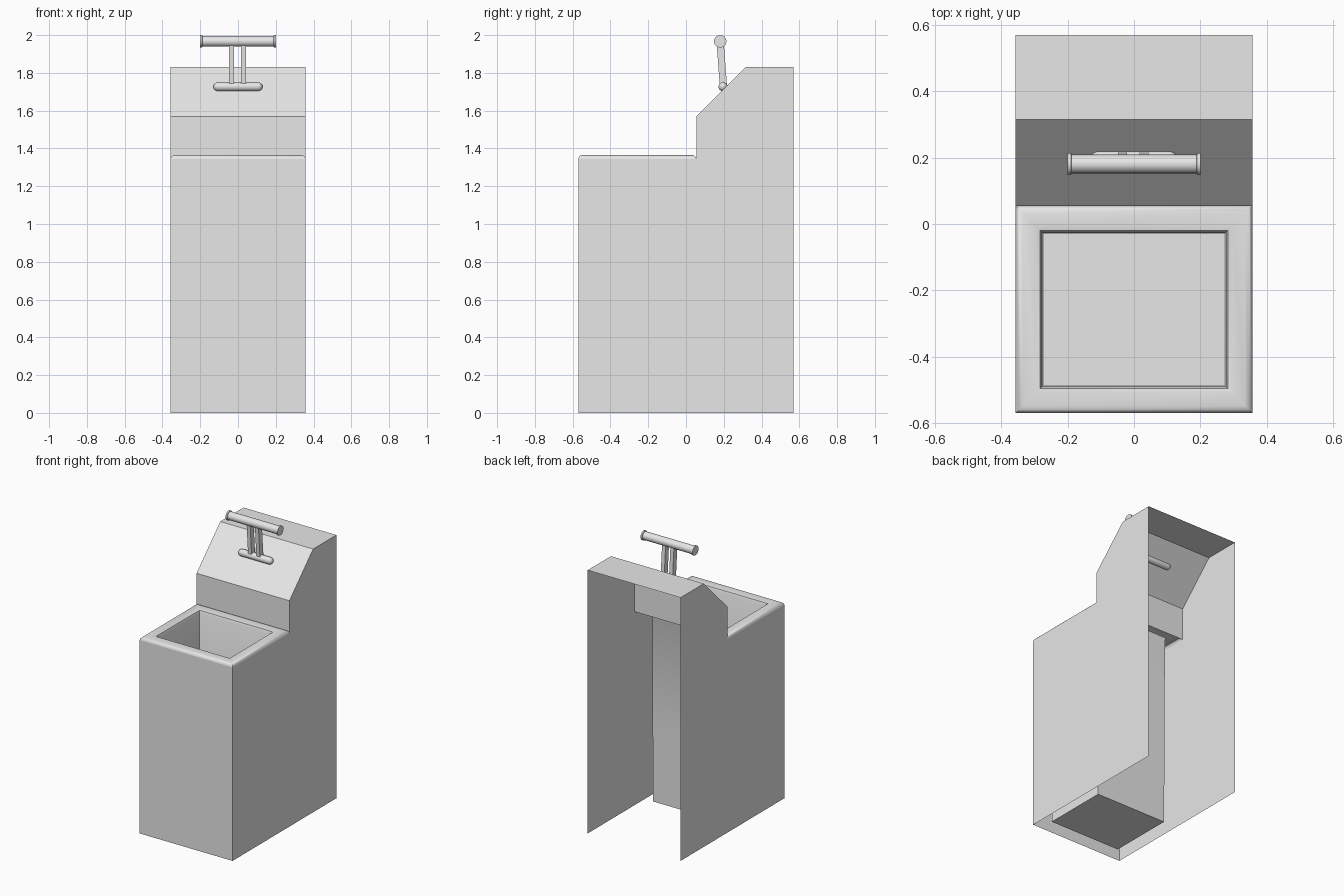
import bpy, bmesh, math
from mathutils import Vector

cube = bpy.data.objects.get("Cube")
if cube:
    bpy.data.objects.remove(cube)

grey = bpy.data.materials.new("light_grey")
grey.use_nodes = True
COLOUR = (0.8, 0.8, 0.8, 1)
grey.diffuse_color = COLOUR
grey.node_tree.nodes["Principled BSDF"].inputs["Base Color"].default_value = COLOUR

HALF_W, FRONT, BACK, STEP = 0.357, -0.57, 0.57, 0.055
RIM_BASE = 1.345


def finish(name, bm, smooth=True, outward=True):
    if outward:
        bmesh.ops.recalc_face_normals(bm, faces=bm.faces)
    mesh = bpy.data.meshes.new(name)
    bm.to_mesh(mesh)
    bm.free()
    mesh.materials.append(grey)
    obj = bpy.data.objects.new(name, mesh)
    bpy.context.collection.objects.link(obj)
    if smooth:
        bpy.ops.object.select_all(action="DESELECT")
        obj.select_set(True)
        bpy.context.view_layer.objects.active = obj
        bpy.ops.object.shade_smooth_by_angle(angle=math.radians(35))
    return obj


def lathe_x(name, profile, centre, sides):
    """Closed turned part along x from (x, radius) pairs."""
    bm = bmesh.new()
    rings = []
    for x, r in profile:
        ring = []
        for i in range(sides):
            a = 2 * math.pi * i / sides
            ring.append(bm.verts.new((x, centre[0] + r * math.cos(a), centre[1] + r * math.sin(a))))
        rings.append(ring)
    for a, b in zip(rings, rings[1:]):
        for i in range(sides):
            j = (i + 1) % sides
            bm.faces.new((a[i], a[j], b[j], b[i]))
    bm.faces.new(rings[0])
    bm.faces.new(rings[-1])
    return finish(name, bm)


# Cabinet: thin sheet, open at the back and underneath
bm = bmesh.new()
outline = [(FRONT, 0), (FRONT, RIM_BASE), (STEP, RIM_BASE), (STEP, 1.57),
           (0.315, 1.83), (BACK, 1.83), (BACK, 0)]
left = [bm.verts.new((HALF_W, y, z)) for y, z in outline]
right = [bm.verts.new((-HALF_W, y, z)) for y, z in outline]
bm.faces.new(left[::-1])
bm.faces.new(right)
for i in (0, 2, 3, 4):
    bm.faces.new((left[i], left[i + 1], right[i + 1], right[i]))
finish("cabinet_shell", bm, smooth=False)

# Rounded rim running down into the deep basin, as (inset, height) loops
bm = bmesh.new()
section = [(0, RIM_BASE), (0.003, 1.355), (0.01, 1.362), (0.022, 1.365),
           (0.06, 1.365), (0.074, 1.361), (0.08, RIM_BASE), (0.082, 0.52), (0.084, 0.016)]
loops = []
for d, z in section:
    x, y0, y1 = HALF_W - d, FRONT + d, STEP - d
    loops.append([bm.verts.new((px, py, z)) for px, py in
                  ((-x, y0), (x, y0), (x, y1), (-x, y1))])
for a, b in zip(loops, loops[1:]):
    for i in range(4):
        j = (i + 1) % 4
        bm.faces.new((a[i], a[j], b[j], b[i]))
bm.faces.new(loops[-1])
finish("rim_and_basin", bm, outward=False)

# Tap base: capsule half sunk into the sloping panel
END, R = 0.13, 0.024
cap = [(END - R + R * math.sin(t), R * math.cos(t))
       for t in (math.radians(k) for k in range(0, 90, 17))]
lathe_x("tap_base", [(-x, r) for x, r in reversed(cap)] + cap, (0.196, 1.727), 16)

# Tap handle: bar with a thin flange on each end
flanges = [(0.188, 0.028), (0.19, 0.033), (0.2, 0.033)]
lathe_x("tap_handle", [(-x, r) for x, r in reversed(flanges)] + flanges, (0.181, 1.967), 24)

# Two flat arms joining base and handle
low, high = Vector((0, 0.198, 1.73)), Vector((0, 0.181, 1.96))
for name, cx in (("right_arm", -0.034), ("left_arm", 0.03)):
    bm = bmesh.new()
    bmesh.ops.create_cube(bm, size=1)
    for v in bm.verts:
        p = low if v.co.z < 0 else high
        v.co = (cx + v.co.x * 0.027, p.y + v.co.y * 0.038, p.z)
    finish(name, bm, smooth=False)
